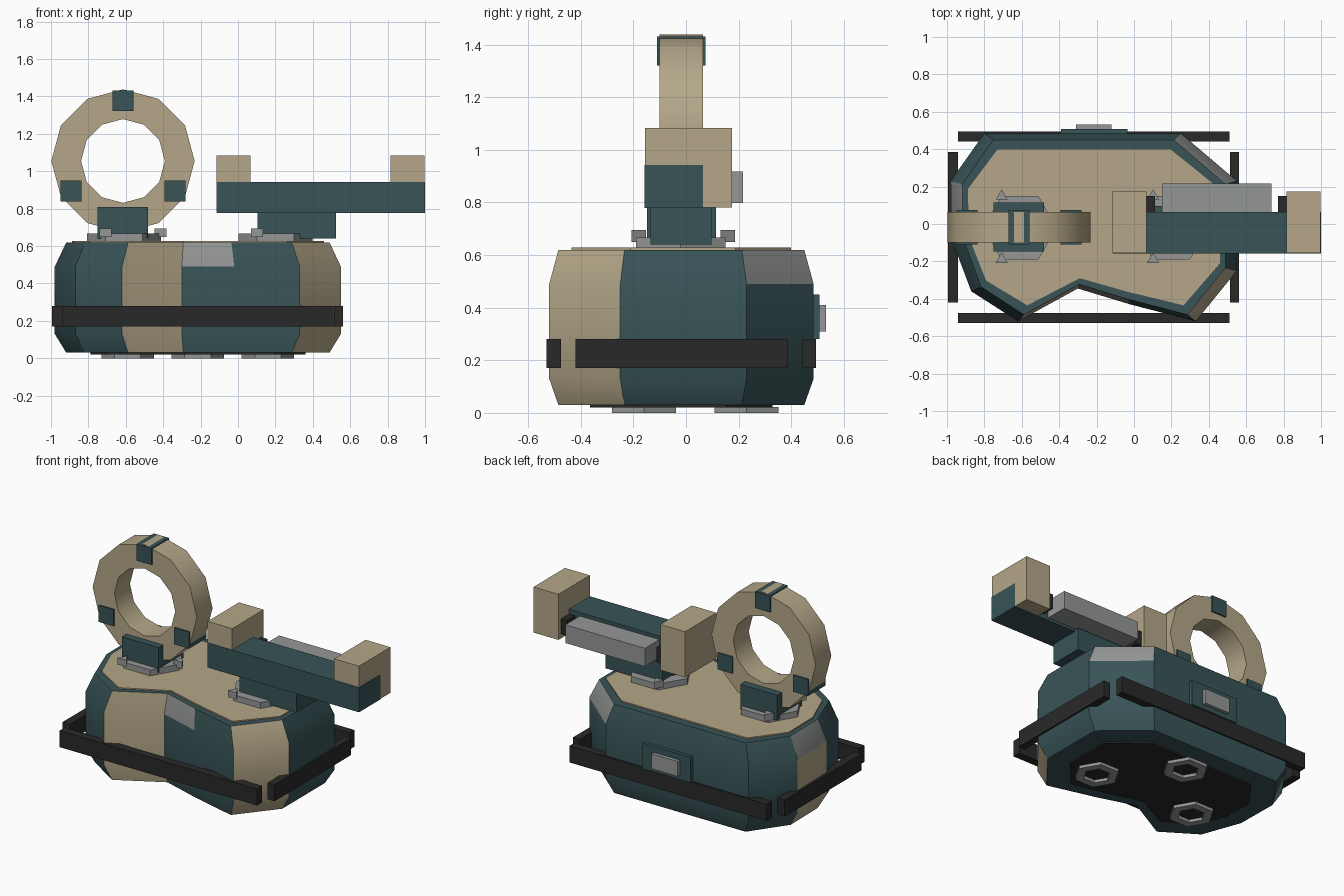
import bpy, bmesh
from math import radians, cos, sin, pi
from mathutils import Matrix

if "Cube" in bpy.data.objects:
    bpy.data.objects.remove(bpy.data.objects["Cube"], do_unlink=True)


def material(name, r, g, b):
    m = bpy.data.materials.new(name)
    m.use_nodes = True
    m.diffuse_color = (r, g, b, 1)
    m.node_tree.nodes["Principled BSDF"].inputs["Base Color"].default_value = (r, g, b, 1)
    return m


TAN = material("tan", 0.46, 0.39, 0.25)
GREEN = material("dark green", 0.04, 0.088, 0.095)
GREY = material("grey", 0.30, 0.31, 0.31)
BLACK = material("black", 0.022, 0.022, 0.022)


def finish(bm, name, *mats, smooth=0):
    bmesh.ops.recalc_face_normals(bm, faces=bm.faces)
    mesh = bpy.data.meshes.new(name)
    bm.to_mesh(mesh)
    bm.free()
    for m in mats:
        mesh.materials.append(m)
    ob = bpy.data.objects.new(name, mesh)
    bpy.context.collection.objects.link(ob)
    if smooth:
        bpy.ops.object.select_all(action="DESELECT")
        ob.select_set(True)
        bpy.context.view_layer.objects.active = ob
        bpy.ops.object.shade_smooth_by_angle(angle=radians(smooth))
    return ob


def box(name, mat, x, y, z):
    """Box from (low, high) pairs."""
    bm = bmesh.new()
    bmesh.ops.create_cube(bm, size=1)
    for v in bm.verts:
        v.co = [lo + (c + 0.5) * (hi - lo) for c, (lo, hi) in zip(v.co, (x, y, z))]
    return finish(bm, name, mat)


def loft(name, mats, outline, centre, levels, rule=lambda level, side: 0, smooth=0):
    """Stack scaled copies of an outline, colouring side faces by rule."""
    bm = bmesh.new()
    cx, cy = centre
    rings = [[bm.verts.new((cx + (x - cx) * sx, cy + (y - cy) * sy, z)) for x, y in outline]
             for z, sx, sy in levels]
    n = len(outline)
    for level, (a, b) in enumerate(zip(rings, rings[1:])):
        for i in range(n):
            j = (i + 1) % n
            bm.faces.new((a[i], a[j], b[j], b[i])).material_index = rule(level, i)
    bm.faces.new(rings[0][::-1])
    bm.faces.new(rings[-1])
    return finish(bm, name, *mats, smooth=smooth)


def ring(name, mat, sides, outer, inner, depth, matrix, smooth=0):
    """Flat polygonal ring around its local z axis."""
    bm = bmesh.new()
    loops = [[bm.verts.new((r * cos(2 * pi * i / sides), r * sin(2 * pi * i / sides), z))
              for i in range(sides)]
             for r, z in ((outer, -depth / 2), (outer, depth / 2),
                          (inner, depth / 2), (inner, -depth / 2))]
    for a, b in zip(loops, loops[1:] + loops[:1]):
        for i in range(sides):
            j = (i + 1) % sides
            bm.faces.new((a[i], a[j], b[j], b[i]))
    bm.transform(matrix)
    return finish(bm, name, mat, smooth=smooth)


# Kidney-shaped body with coloured panels
outline = [(-0.62, -0.52), (-0.30, -0.345), (-0.02, -0.43), (0.33, -0.52),
           (0.55, -0.25), (0.55, 0.23), (0.25, 0.485), (-0.80, 0.485),
           (-0.98, 0.23), (-0.975, -0.08), (-0.87, -0.36)]
centre = (-0.21, -0.02)


def panel_colour(level, side):
    if level == 2 and side in (1, 5, 8):
        return 2
    return 1 if side in (0, 3, 8) else 0


loft("body", (GREEN, TAN, GREY), outline, centre,
     [(0.03, 0.92, 0.93), (0.13, 1, 1), (0.49, 1, 1), (0.62, 0.92, 0.93)],
     panel_colour, smooth=32)
loft("top_plate", (TAN,), outline, centre, [(0.615, 0.88, 0.83), (0.628, 0.88, 0.83)])
loft("bottom_plate", (BLACK,), outline, centre, [(0.02, 0.75, 0.69), (0.035, 0.75, 0.69)])

# Bumper bars around the body
for name, y in (("front_bumper", (-0.53, -0.475)), ("back_bumper", (0.442, 0.495))):
    box(name, BLACK, (-0.94, 0.51), y, (0.17, 0.28))
for name, x in (("right_bumper", (-0.995, -0.94)), ("left_bumper", (0.512, 0.562))):
    box(name, BLACK, x, (-0.42, 0.385), (0.17, 0.28))

# Back hatch
box("hatch_plate", GREEN, (-0.39, -0.035), (0.47, 0.508), (0.28, 0.45))
box("hatch_window", GREY, (-0.31, -0.12), (0.50, 0.532), (0.31, 0.41))

# Hexagonal feet
for x, y in ((-0.59, -0.16), (-0.215, 0.23), (0.16, -0.16)):
    ring("foot", GREY, 6, 0.14, 0.085, 0.022, Matrix.Translation((x, y, 0.011)))

# Hexagonal turret bases, each with three small wedges
for x in (-0.61, 0.20):
    ring("turret_base", GREY, 6, 0.197, 0.11, 0.045, Matrix.Translation((x, -0.02, 0.645)))
    flip = 1 if x < 0 else -1
    for k in range(3):
        a = 2 * pi * k / 3
        bm = bmesh.new()
        bmesh.ops.create_cone(bm, cap_ends=True, segments=3, radius1=0.037, radius2=0.037,
                              depth=0.045, matrix=Matrix.Translation(
                                  (x + 0.195 * cos(a), -0.02 + 0.195 * sin(a), 0.672)))
        finish(bm, "base_wedge", GREY)

# Ring turret with three clips
RX, RY, RZ = -0.615, -0.018, 1.055
box("ring_mount", GREEN, (-0.75, -0.48), (-0.148, 0.114), (0.64, 0.808))
ring("ring", TAN, 12, 0.383, 0.224, 0.164,
     Matrix.Translation((RX, RY, RZ)) @ Matrix.Rotation(pi / 2, 4, "X"), smooth=35)
for angle in (90, 210, 330):
    cx = RX + 0.321 * cos(radians(angle))
    cz = RZ + 0.321 * sin(radians(angle))
    box("ring_clip", GREEN, (cx - 0.055, cx + 0.055), (RY - 0.092, RY + 0.092),
        (cz - 0.055, cz + 0.055))

# Arm turret with end blocks and a side canister
box("arm_mount", GREEN, (0.105, 0.525), (-0.135, 0.097), (0.64, 0.79))
box("arm_beam", GREEN, (-0.113, 1.0), (-0.158, 0.065), (0.778, 0.942))
for name, x in (("inner_block", (-0.115, 0.066)), ("outer_block", (0.815, 0.998))):
    box(name, TAN, x, (-0.155, 0.175), (0.78, 1.083))
for x in (0.066, 0.77):
    box("canister_bracket", BLACK, (x, x + 0.047), (0.05, 0.15), (0.81, 0.91))
box("side_canister", GREY, (0.15, 0.735), (0.06, 0.217), (0.797, 0.918))
